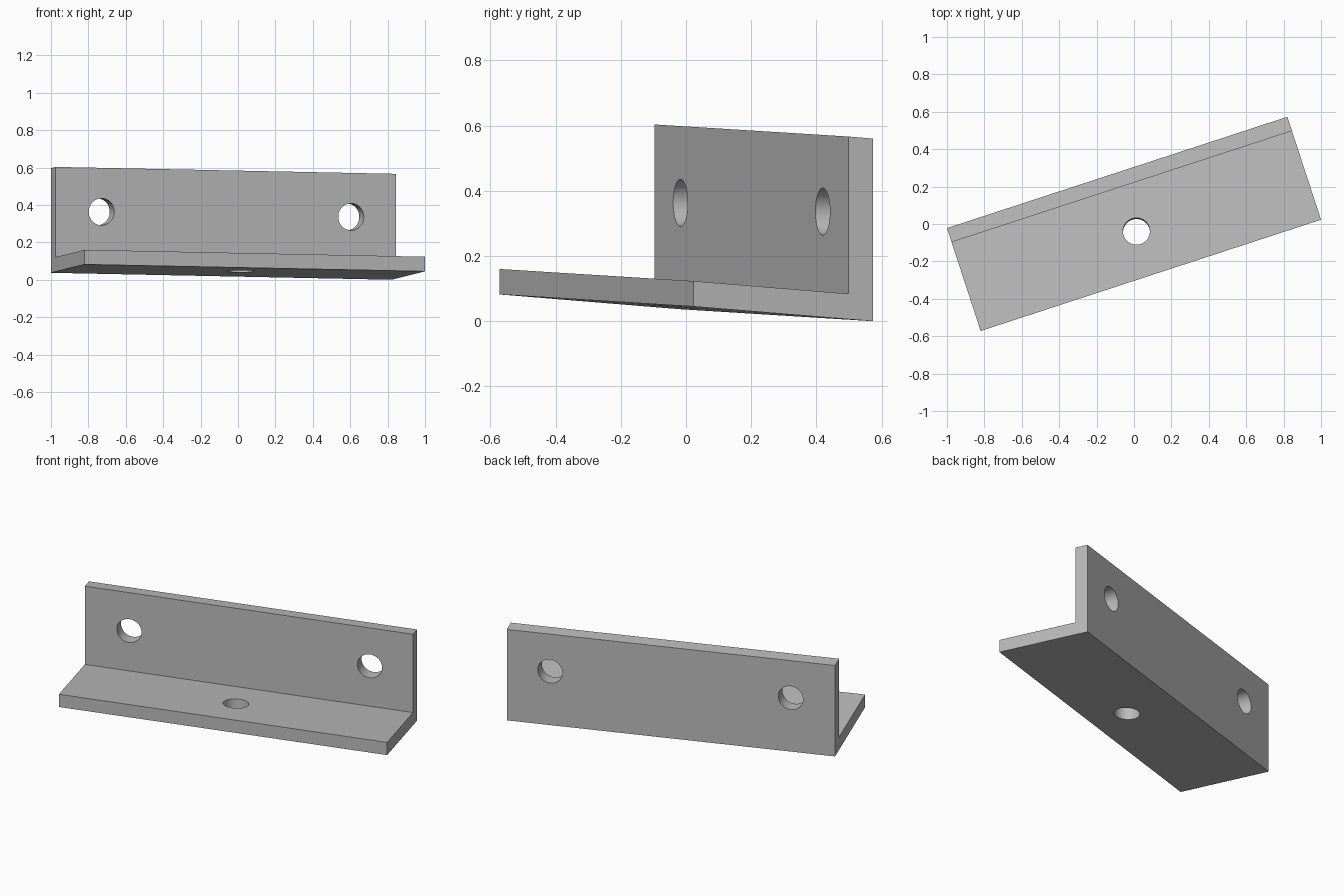
import bpy, bmesh, math
from mathutils import Vector

if "Cube" in bpy.data.objects:
    bpy.data.objects.remove(bpy.data.objects["Cube"])

# Frame of the tilted bracket: back-left bottom corner, length, depth, height
CORNER = Vector((-1.0, -0.022, 0.037))
LENGTH = Vector((1.82, 0.595, -0.037))
DEPTH = Vector((0.18, -0.55, 0.045))
HEIGHT, PLATE, WALL = 0.56, 0.078, 0.137
RADIUS = 0.072

grey = bpy.data.materials.new("plain grey")
grey.use_nodes = True
grey.diffuse_color = (0.5, 0.5, 0.5, 1)
grey.node_tree.nodes["Principled BSDF"].inputs["Base Color"].default_value = grey.diffuse_color


def place(along, out, up):
    return CORNER + LENGTH * along + DEPTH * out + Vector((0, 0, up))


def add_object(name, bm):
    mesh = bpy.data.meshes.new(name)
    bm.to_mesh(mesh)
    bm.free()
    obj = bpy.data.objects.new(name, mesh)
    bpy.context.collection.objects.link(obj)
    mesh.materials.append(grey)
    return obj


# L-shaped profile swept along the length
profile = [(0, 0), (1, 0), (1, PLATE), (WALL, PLATE), (WALL, HEIGHT), (0, HEIGHT)]
bm = bmesh.new()
face = bm.faces.new([bm.verts.new(place(0, out, up)) for out, up in profile])
sweep = bmesh.ops.extrude_face_region(bm, geom=[face])
bmesh.ops.translate(bm, vec=LENGTH, verts=[v for v in sweep["geom"] if isinstance(v, bmesh.types.BMVert)])
bmesh.ops.recalc_face_normals(bm, faces=bm.faces)
bracket = add_object("angle_bracket", bm)


def drill(centre, axis):
    """Cut a round hole through the bracket."""
    bm = bmesh.new()
    bmesh.ops.create_cone(bm, cap_ends=True, segments=64, radius1=RADIUS, radius2=RADIUS, depth=0.3)
    cutter = add_object("hole_cutter", bm)
    cutter.location = centre
    cutter.rotation_mode = "QUATERNION"
    cutter.rotation_quaternion = axis.to_track_quat("Z", "Y")
    cutter.hide_render = True
    mod = bracket.modifiers.new("hole", "BOOLEAN")
    mod.operation, mod.solver, mod.object = "DIFFERENCE", "EXACT", cutter
    bpy.ops.object.modifier_apply(modifier=mod.name)
    bpy.data.objects.remove(cutter)


bpy.ops.object.select_all(action="DESELECT")
bpy.context.view_layer.objects.active = bracket
bracket.select_set(True)

# Two holes in the wall, one in the base
across = Vector((DEPTH.x, DEPTH.y, 0))
for along in (0.135, 0.868):
    drill(place(along, WALL, 0.325), across)
drill(place(0.5, 0.572, PLATE), DEPTH.cross(LENGTH))

bpy.ops.object.shade_smooth_by_angle(angle=math.radians(30))
